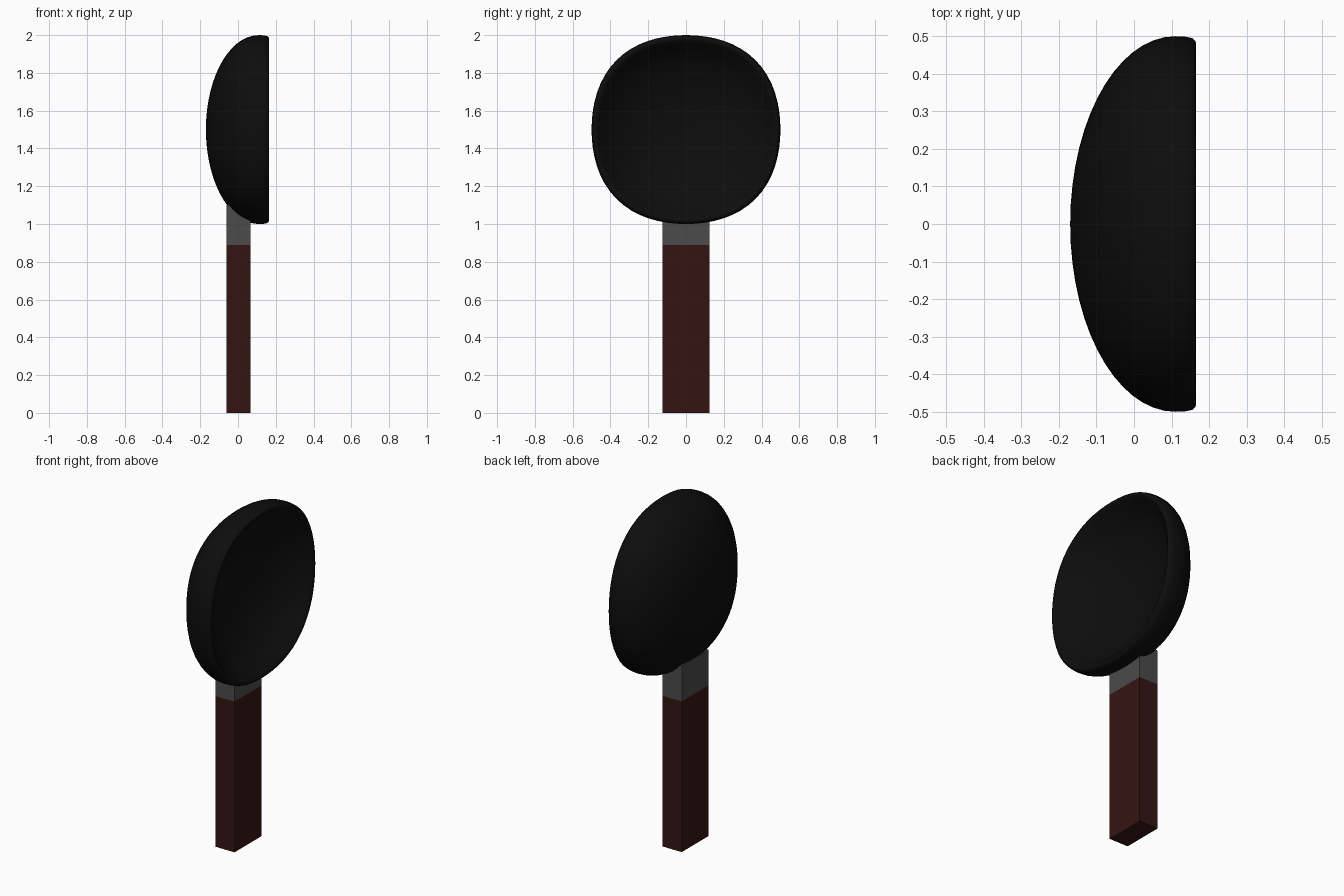
import bpy, bmesh, math

if "Cube" in bpy.data.objects:
    bpy.data.objects.remove(bpy.data.objects["Cube"])

def material(name, col):
    m = bpy.data.materials.new(name)
    m.diffuse_color = (*col, 1)
    m.use_nodes = True
    m.node_tree.nodes["Principled BSDF"].inputs["Base Color"].default_value = m.diffuse_color
    return m

def add_object(name, bm, mat):
    bmesh.ops.recalc_face_normals(bm, faces=bm.faces)
    me = bpy.data.meshes.new(name)
    bm.to_mesh(me)
    bm.free()
    ob = bpy.data.objects.new(name, me)
    bpy.context.collection.objects.link(ob)
    me.materials.append(mat)
    return ob

def box(name, x0, x1, half_y, z0, z1, mat):
    bm = bmesh.new()
    bmesh.ops.create_cube(bm, size=1)
    for v in bm.verts:
        v.co.x = x1 if v.co.x > 0 else x0
        v.co.y *= 2 * half_y
        v.co.z = z1 if v.co.z > 0 else z0
    return add_object(name, bm, mat)

black = material("black", (0.004, 0.004, 0.004))
grey = material("dark_grey", (0.07, 0.07, 0.07))
brown = material("dark_red_wood", (0.036, 0.007, 0.007))

# Handle and metal collar
box("handle", -0.06, 0.065, 0.125, 0, 0.89, brown)
box("collar", -0.06, 0.065, 0.125, 0.89, 1.1, grey)

# Bowl: half-ellipse back, rounded rim, hollow inside, as (x, radius)
N = 64
back = [(0.11 - 0.28 * math.cos(math.radians(a)), 0.5 * math.sin(math.radians(a)))
        for a in range(6, 91, 6)]
rim = [(0.135, 0.499), (0.155, 0.495), (0.164, 0.487), (0.165, 0.478), (0.158, 0.468)]
inside = [(0.14, 0.452), (0.115, 0.43), (0.088, 0.404), (0.06, 0.37), (0.03, 0.32),
          (0.0, 0.25), (-0.025, 0.17), (-0.04, 0.08)]
bm = bmesh.new()
rings = []
for x, r in back + rim + inside:
    ring = []
    for i in range(N):
        t = 2 * math.pi * i / N
        q = r * (1 + 0.04 * math.sin(2 * t) ** 2)  # slightly squared outline
        ring.append(bm.verts.new((x, q * math.cos(t), 1.5 + q * math.sin(t))))
    rings.append(ring)
for a, b in zip(rings, rings[1:]):
    for i in range(N):
        j = (i + 1) % N
        bm.faces.new((a[i], a[j], b[j], b[i]))
for ring, x in ((rings[0], -0.17), (rings[-1], -0.045)):
    pole = bm.verts.new((x, 0, 1.5))
    for i in range(N):
        bm.faces.new((ring[i], ring[(i + 1) % N], pole))
for f in bm.faces:
    f.smooth = True
add_object("bowl", bm, black)
